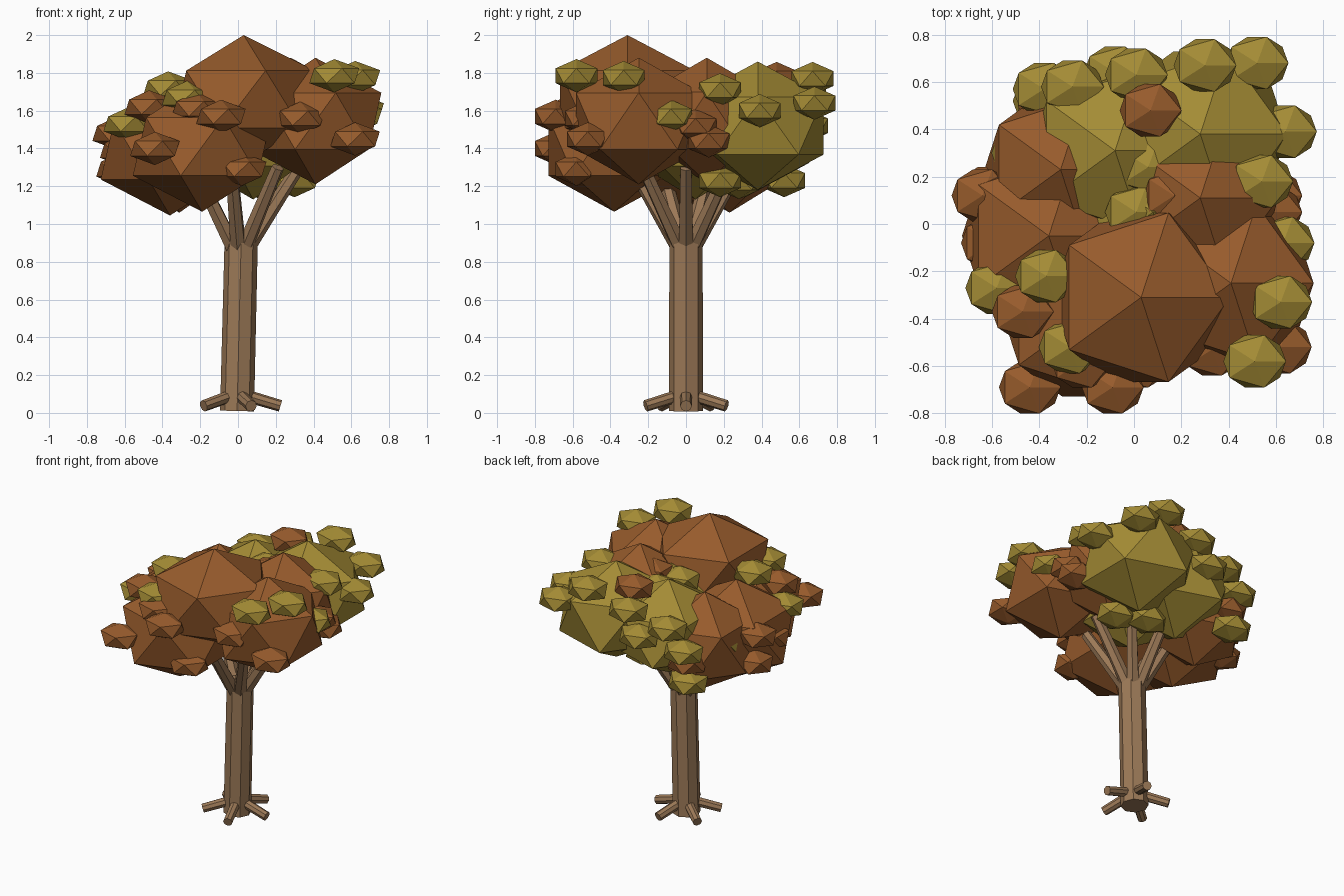
import bpy, math
from mathutils import Vector


def material(name, color):
    m = bpy.data.materials.new(name)
    m.diffuse_color = (*color, 1)
    return m


BARK = material("bark", (0.33, 0.19, 0.095))
RUST = material("rust_leaves", (0.31, 0.105, 0.025))
OLIVE = material("olive_leaves", (0.37, 0.26, 0.035))


def limb(name, a, b, r1, r2, sides):
    """Tapered flat-faced cylinder from a to b."""
    a, b = Vector(a), Vector(b)
    d = b - a
    bpy.ops.mesh.primitive_cone_add(vertices=sides, radius1=r1, radius2=r2,
                                    depth=d.length, location=(a + b) / 2)
    ob = bpy.context.object
    ob.rotation_mode = 'QUATERNION'
    ob.rotation_quaternion = d.to_track_quat('Z', 'Y')
    ob.name = name
    ob.data.materials.append(BARK)


def clump(name, mat, loc, size):
    """Squashed icosahedron of leaves."""
    bpy.ops.mesh.primitive_ico_sphere_add(subdivisions=1, radius=1, location=loc)
    ob = bpy.context.object
    ob.scale = size
    ob.name = name
    ob.data.materials.append(mat)


# Trunk, slightly leaning
limb("trunk", (-0.005, 0, 0.01), (0.018, 0, 0.96), 0.09, 0.088, 8)

# Five roots
for i in range(5):
    a = math.radians(72 * i)
    c, s = math.cos(a), math.sin(a)
    limb("root", (0.03 * c, 0.03 * s, 0.095), (0.225 * c, 0.225 * s, 0.037), 0.033, 0.031, 8)

# Seven branches fanning into the crown
for i in range(7):
    a = math.radians(360 / 7 * i)
    c, s = math.cos(a), math.sin(a)
    limb("branch", (0.01 + 0.035 * c, 0.035 * s, 0.87),
         (0.03 + 0.29 * c, 0.29 * s, 1.30), 0.044, 0.034, 6)

# Large leaf masses
for mat, x, y, z, r, rz in (
    (RUST, 0.03, -0.31, 1.66, 0.42, 0.34),
    (RUST, -0.19, -0.38, 1.41, 0.41, 0.345),
    (RUST, -0.36, -0.05, 1.39, 0.41, 0.345),
    (RUST, -0.31, 0.23, 1.40, 0.36, 0.34),
    (RUST, 0.41, -0.25, 1.545, 0.39, 0.335),
    (RUST, 0.28, 0.11, 1.55, 0.37, 0.33),
    (OLIVE, 0.28, 0.38, 1.52, 0.41, 0.34),
    (OLIVE, -0.08, 0.31, 1.47, 0.40, 0.33),
    (OLIVE, 0.08, 0.05, 1.45, 0.34, 0.32),
):
    clump("leaf_mass", mat, (x, y, z), (r, r, rz))

# Small olive tufts
for x, y, z in (
    (0.51, -0.58, 1.785), (0.62, -0.33, 1.775), (0.52, 0.68, 1.64), (0.30, 0.67, 1.77),
    (0.64, 0.39, 1.60), (0.54, 0.18, 1.71), (0.63, -0.08, 1.57), (0.01, 0.63, 1.68),
    (-0.08, 0.64, 1.52), (-0.26, 0.58, 1.60), (-0.38, 0.57, 1.46), (-0.37, -0.22, 1.72),
    (-0.58, -0.27, 1.53), (-0.27, -0.52, 1.67), (0.01, 0.05, 1.68), (0.06, 0.24, 1.68),
    (-0.47, 0.30, 1.46), (-0.38, 0.52, 1.23), (0.30, 0.18, 1.23), (0.12, 0.28, 1.22),
):
    clump("olive_tuft", OLIVE, (x, y, z), (0.148, 0.13, 0.088))

# Small rust tufts
for x, y, z in (
    (0.07, 0.48, 1.77), (-0.47, -0.37, 1.62), (-0.44, -0.69, 1.40), (-0.09, -0.69, 1.57),
    (0.33, -0.53, 1.56), (0.62, -0.52, 1.45), (0.02, -0.58, 1.29), (0.58, 0.05, 1.52),
    (0.58, 0.12, 1.44), (-0.64, 0.12, 1.48), (-0.60, -0.08, 1.39), (-0.62, 0.13, 1.29),
    (-0.36, 0.50, 1.36), (0.17, 0.12, 1.72), (-0.22, -0.58, 1.61),
):
    clump("rust_tuft", RUST, (x, y, z), (0.146, 0.13, 0.088))
